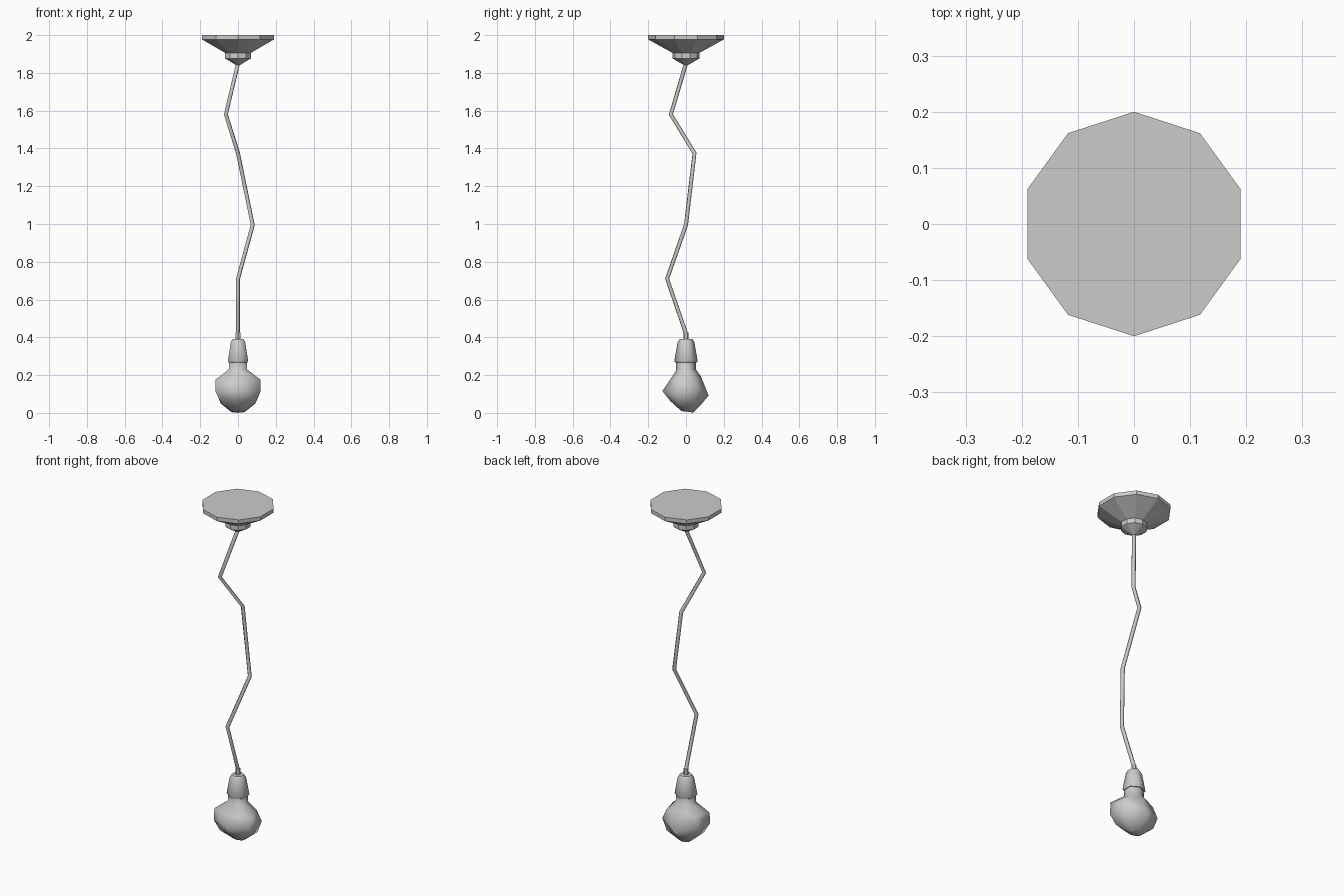
import bpy, math

if "Cube" in bpy.data.objects:
    bpy.data.objects.remove(bpy.data.objects["Cube"])


def make_object(name, verts, faces, smooth_angle=None):
    mesh = bpy.data.meshes.new(name)
    mesh.from_pydata(verts, [], faces)
    mesh.update()
    obj = bpy.data.objects.new(name, mesh)
    bpy.context.collection.objects.link(obj)
    if smooth_angle:
        bpy.ops.object.select_all(action='DESELECT')
        obj.select_set(True)
        bpy.context.view_layer.objects.active = obj
        bpy.ops.object.shade_smooth_by_angle(angle=math.radians(smooth_angle))
    return obj


def loft(name, rings, smooth_angle=None):
    """Skin rings listed from top to bottom and cap both ends."""
    n = len(rings[0])
    verts = [p for ring in rings for p in ring]
    faces = [tuple(range(n))]
    for r in range(len(rings) - 1):
        a, b = r * n, (r + 1) * n
        for i in range(n):
            j = (i + 1) % n
            faces.append((a + i, b + i, b + j, a + j))
    last = (len(rings) - 1) * n
    faces.append(tuple(reversed(range(last, last + n))))
    return make_object(name, verts, faces, smooth_angle)


def lathe(name, profile, sides, smooth_angle=None):
    """Revolve (radius, z) points; the first corner points to the front."""
    step = 2 * math.pi / sides
    rings = [[(r * math.sin(i * step), -r * math.cos(i * step), z)
              for i in range(sides)] for r, z in profile]
    return loft(name, rings, smooth_angle)


# Ceiling plate with cord collar
lathe("ceiling_plate", [(0.2, 2.0), (0.2, 1.977), (0.066, 1.903)], 10)
lathe("plate_collar", [(0.072, 1.905), (0.072, 1.877), (0.012, 1.842)], 10)

# Kinked cord
path = [(0, 0, 1.85), (-0.064, -0.08, 1.58), (0, 0.045, 1.375),
        (0.078, 0, 0.995), (0, -0.1, 0.71), (0, 0, 0.42)]
curve = bpy.data.curves.new("cord_path", 'CURVE')
curve.dimensions = '3D'
curve.bevel_depth = 0.011
curve.bevel_resolution = 1
curve.use_fill_caps = True
spline = curve.splines.new('POLY')
spline.points.add(len(path) - 1)
for point, co in zip(spline.points, path):
    point.co = (*co, 1)
cord = bpy.data.objects.new("cord", curve)
bpy.context.collection.objects.link(cord)

# Lamp holder
lathe("cord_grip", [(0.014, 0.425), (0.014, 0.38)], 6, 40)
lathe("bulb_socket", [(0.034, 0.391), (0.044, 0.375), (0.062, 0.275),
                      (0.058, 0.268)], 6, 61)

# Lumpy bulb: each ring is front, front side, back side, back; sides mirrored
half_rings = [
    [(0, -0.052, 0.275), (0.047, -0.026, 0.275), (0.047, 0.026, 0.275), (0, 0.052, 0.275)],
    [(0, -0.052, 0.225), (0.049, -0.026, 0.23), (0.049, 0.026, 0.23), (0, 0.052, 0.23)],
    [(0, -0.085, 0.175), (0.12, -0.05, 0.175), (0.09, 0.05, 0.18), (0, 0.078, 0.195)],
    [(0, -0.125, 0.115), (0.118, -0.06, 0.11), (0.118, 0.055, 0.12), (0, 0.12, 0.092)],
    [(0, -0.085, 0.065), (0.088, -0.045, 0.05), (0.092, 0.05, 0.05), (0, 0.085, 0.05)],
    [(0, -0.025, 0.01), (0.035, -0.01, 0.008), (0.035, 0.025, 0.004), (0, 0.035, 0.0)],
]
rings = []
for front, front_side, back_side, back in half_rings:
    mirrored = [(-x, y, z) for x, y, z in (back_side, front_side)]
    rings.append([front, front_side, back_side, back] + mirrored)
loft("bulb", rings, 80)
